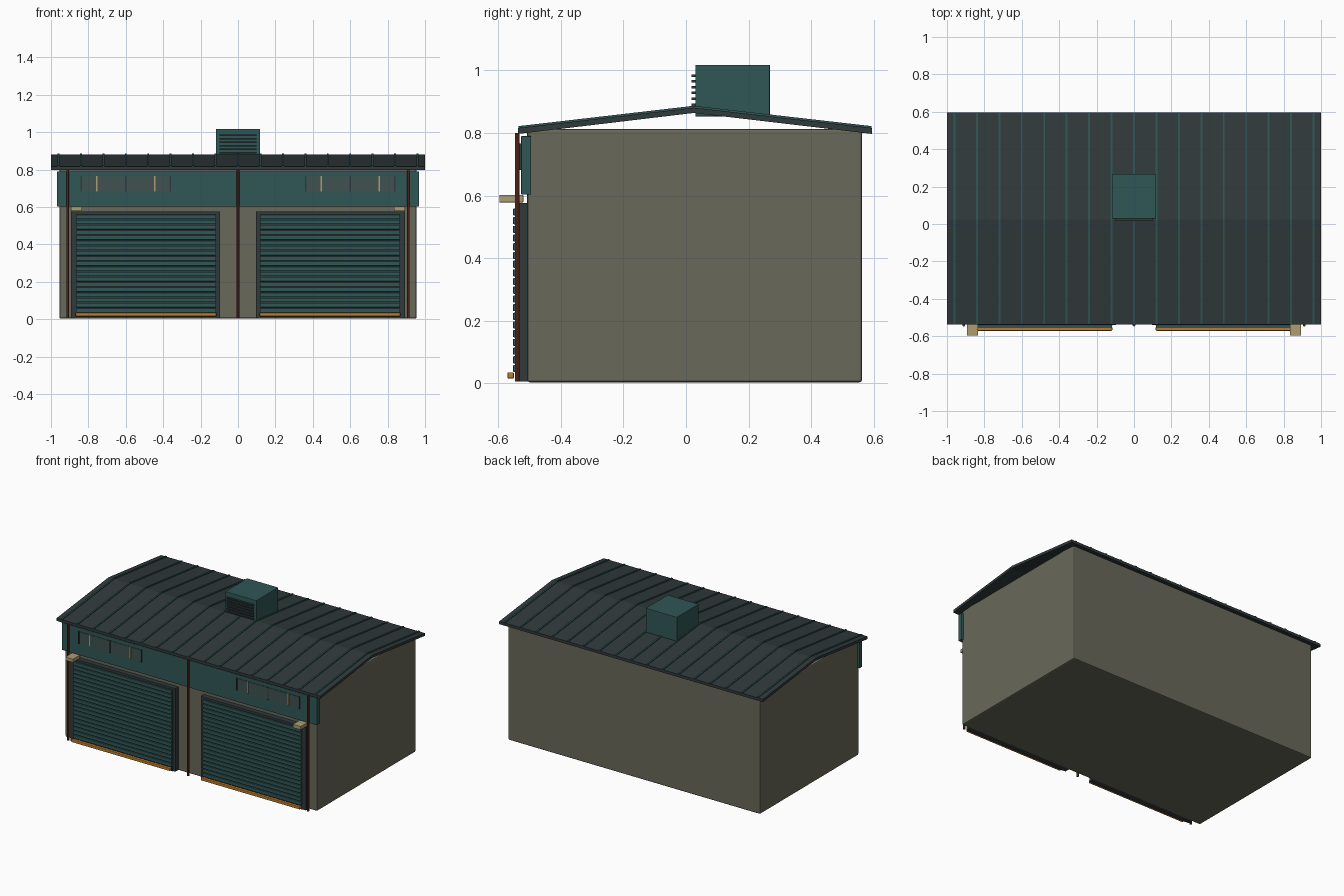
import bpy, bmesh
from mathutils import Matrix

if "Cube" in bpy.data.objects:
    bpy.data.objects.remove(bpy.data.objects["Cube"])


def material(name, r, g, b):
    m = bpy.data.materials.new(name)
    m.diffuse_color = (r, g, b, 1)
    m.use_nodes = True
    m.node_tree.nodes["Principled BSDF"].inputs["Base Color"].default_value = m.diffuse_color
    return m


WALL = material("stone", 0.14, 0.14, 0.10)
ROOF = material("slate", 0.030, 0.042, 0.044)
TEAL = material("teal", 0.030, 0.093, 0.093)
GLASS = material("glass", 0.050, 0.085, 0.080)
RUST = material("rust", 0.13, 0.028, 0.014)
ORANGE = material("orange", 0.50, 0.20, 0.025)
TAN = material("tan", 0.42, 0.34, 0.17)


def finish(bm, name, mat, bevel=0.0):
    if bevel:
        bmesh.ops.bevel(bm, geom=bm.edges[:], offset=bevel, segments=2,
                        profile=0.5, affect='EDGES')
    bmesh.ops.recalc_face_normals(bm, faces=bm.faces[:])
    me = bpy.data.meshes.new(name)
    bm.to_mesh(me)
    bm.free()
    me.materials.append(mat)
    ob = bpy.data.objects.new(name, me)
    bpy.context.collection.objects.link(ob)
    return ob


def box(name, mat, x, y, z, bevel=0.0):
    """Box from (min, max) ranges on each axis."""
    bm = bmesh.new()
    c = [(a + b) / 2 for a, b in (x, y, z)]
    s = [b - a for a, b in (x, y, z)]
    bmesh.ops.create_cube(bm, size=1, matrix=Matrix.Translation(c) @ Matrix.Diagonal((*s, 1)))
    return finish(bm, name, mat, bevel)


def extrude_x(name, mat, profile, x0, x1):
    """Extrude a (y, z) profile along x."""
    bm = bmesh.new()
    a = [bm.verts.new((x0, y, z)) for y, z in profile]
    b = [bm.verts.new((x1, y, z)) for y, z in profile]
    n = len(profile)
    bm.faces.new(a)
    bm.faces.new(b[::-1])
    for i in range(n):
        bm.faces.new((a[i], b[i], b[(i + 1) % n], a[(i + 1) % n]))
    return finish(bm, name, mat)


# main body and the panel band above the doors
box("walls", WALL, (-0.955, 0.955), (-0.508, 0.563), (0.003, 0.813), 0.008)
box("front_band", TEAL, (-0.968, 0.968), (-0.527, -0.495), (0.603, 0.79), 0.002)

# low gabled roof sheet, open at the gable ends
extrude_x("roof", ROOF, [(-0.537, 0.816), (0.025, 0.881), (0.595, 0.816),
                         (0.595, 0.797), (0.025, 0.864), (-0.537, 0.797)], -1, 1)
# standing seams over both slopes
for i in range(17):
    x = -0.96 + 0.12 * i
    extrude_x(f"roof_seam_{i}", TEAL,
              [(-0.535, 0.822), (0.025, 0.887), (0.593, 0.822),
               (0.593, 0.812), (0.025, 0.877), (-0.535, 0.812)], x - 0.005, x + 0.005)

# ridge ventilator with louvres
box("roof_vent", TEAL, (-0.118, 0.118), (0.03, 0.268), (0.853, 1.018), 0.002)
for i in range(6):
    z = 0.891 + 0.0185 * i
    box(f"vent_louvre_{i}", ROOF, (-0.1, 0.1), (0.017, 0.032), (z - 0.004, z + 0.004))

# downpipes
for i, x in enumerate((-0.91, 0, 0.91)):
    bm = bmesh.new()
    bmesh.ops.create_cone(bm, cap_ends=True, segments=12, radius1=0.0075, radius2=0.0075,
                          depth=0.795, matrix=Matrix.Translation((x, -0.54, 0.4025)))
    pipe = finish(bm, f"downpipe_{i}", RUST)
    bpy.context.view_layer.objects.active = pipe
    pipe.select_set(True)
    bpy.ops.object.shade_smooth_by_angle()
    pipe.select_set(False)

# mirrored bays: door, frame, lamp and window strip
for side, s in (("left", -1), ("right", 1)):
    def bay(name, mat, x0, x1, y, z, bevel=0.0):
        box(f"{side}_{name}", mat, tuple(sorted((s * x0, s * x1))), y, z, bevel)

    # door frame
    bay("frame_inner", ROOF, 0.096, 0.118, (-0.541, -0.5), (0.005, 0.576), 0.002)
    bay("frame_outer", ROOF, 0.866, 0.893, (-0.541, -0.5), (0.005, 0.576), 0.002)
    bay("frame_top", ROOF, 0.096, 0.893, (-0.541, -0.5), (0.56, 0.576), 0.002)
    # roller shutter
    bay("shutter", ROOF, 0.115, 0.869, (-0.543, -0.505), (0.005, 0.562))
    for i in range(19):
        z = 0.047 + 0.0278 * i
        bay(f"shutter_slat_{i}", TEAL, 0.118, 0.866, (-0.553, -0.538), (z - 0.0115, z + 0.0115), 0.003)
    bay("shutter_bar", ORANGE, 0.116, 0.868, (-0.571, -0.55), (0.015, 0.035), 0.004)
    # lamp above the outer corner
    bay("lamp", TAN, 0.834, 0.893, (-0.597, -0.52), (0.578, 0.602), 0.002)
    # window strip with mullions
    bay("window", GLASS, 0.36, 0.84, (-0.530, -0.51), (0.684, 0.764))
    for i in range(5):
        x = 0.363 + 0.1185 * i if i in (0, 4) else (0.446, 0.6, 0.754)[i - 1]
        bay(f"mullion_{i}", TAN if i % 2 else ROOF, x - 0.004, x + 0.004,
            (-0.534, -0.515), (0.682, 0.766))
